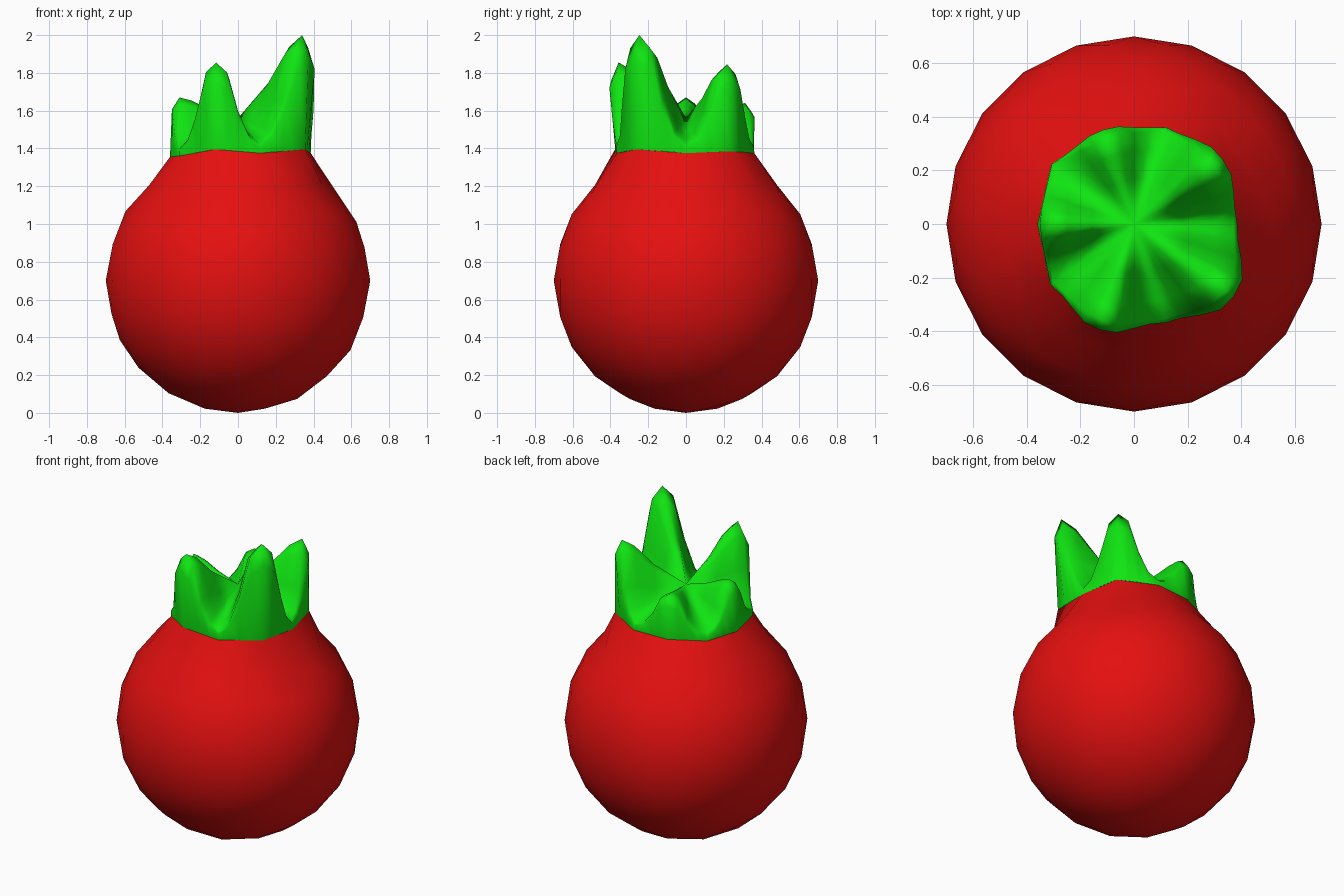
import bpy, bmesh, math

if "Cube" in bpy.data.objects:
    bpy.data.objects.remove(bpy.data.objects["Cube"])

def material(name, rgb):
    m = bpy.data.materials.new(name)
    m.diffuse_color = (*rgb, 1)
    m.use_nodes = True
    m.node_tree.nodes["Principled BSDF"].inputs["Base Color"].default_value = m.diffuse_color
    return m

red = material("fruit red", (0.78, 0.005, 0.005))
green = material("crown green", (0.005, 0.78, 0.006))

# Neck ring shared by fruit and crown: radius and height every 36 degrees
NECK = [(.385, 1.375), (.41, 1.385), (.38, 1.375), (.365, 1.37), (.38, 1.365),
        (.36, 1.355), (.385, 1.36), (.395, 1.395), (.385, 1.375), (.44, 1.395)]
# Crown spikes: tip radius and tip height at 36, 108, 180, 252, 324 degrees
SPIKES = [(.37, 1.845), (.33, 1.64), (.31, 1.67), (.375, 1.855), (.42, 2.0)]
CENTRE_Z = 1.56

def neck(angle):
    """Point of the ten-sided neck outline at an angle in degrees."""
    k, f = divmod(angle / 36, 1)
    pts = []
    for i in (int(k) % 10, (int(k) + 1) % 10):
        r, z = NECK[i]
        a = math.radians(36 * i)
        pts.append((r * math.cos(a), r * math.sin(a), z))
    x, y, z = (a + (b - a) * f for a, b in zip(*pts))
    return math.hypot(x, y), z

def finish(bm, name, mat):
    bmesh.ops.recalc_face_normals(bm, faces=bm.faces)
    for f in bm.faces:
        f.smooth = True
    me = bpy.data.meshes.new(name)
    bm.to_mesh(me)
    bm.free()
    me.materials.append(mat)
    ob = bpy.data.objects.new(name, me)
    bpy.context.collection.objects.link(ob)
    return ob

# Fruit: low-poly icosphere, cap removed, rim drawn up to the neck ring
bm = bmesh.new()
bmesh.ops.create_icosphere(bm, subdivisions=3, radius=0.7)
for v in bm.verts:
    v.co.z += 0.7
bmesh.ops.delete(bm, geom=[v for v in bm.verts if v.co.z > 1.35], context='VERTS')
for v in bm.verts:
    if v.co.z > 1.27:
        k = round(math.degrees(math.atan2(v.co.y, v.co.x)) / 36) % 10
        r, z = NECK[k]
        a = math.radians(36 * k)
        v.co = (r * math.cos(a), r * math.sin(a), z)
finish(bm, "fruit", red)

# Crown: star of five pointed lobes around a raised centre
FALLOFF = [1, .88, .42, .13, .03]      # lobe strength every 9 degrees off its axis
RISE = [(.5, .45), (.8, .86), (1, 1)]  # inner slope: radius and height fractions
bm = bmesh.new()
centre = bm.verts.new((0, 0, CENTRE_Z))
columns = []
for s in range(40):
    deg = 9 * s
    lobe = (deg // 72) % 5
    w = FALLOFF[abs(deg % 72 - 36) // 9]
    rb, zb = neck(deg)
    rt, zt = SPIKES[lobe]
    profile = []
    for fr, fz in RISE:
        valley = CENTRE_Z + (zb + .03 - CENTRE_Z) * fr
        spike = CENTRE_Z + (zt - CENTRE_Z) * fz
        profile.append((fr * (rb * .97 + (rt - rb * .97) * w), valley + (spike - valley) * w))
    tip_z = profile[-1][1]
    profile.append((rb + (rt + .04 - rb) * w, tip_z - .2 * (tip_z - zb)))  # shoulder
    profile.append((rb, zb))                                               # base
    a = math.radians(deg)
    columns.append([bm.verts.new((r * math.cos(a), r * math.sin(a), z)) for r, z in profile])
for c, d in zip(columns, columns[1:] + columns[:1]):
    bm.faces.new((centre, c[0], d[0]))
    for i in range(len(c) - 1):
        bm.faces.new((c[i], c[i + 1], d[i + 1], d[i]))
finish(bm, "crown", green)
